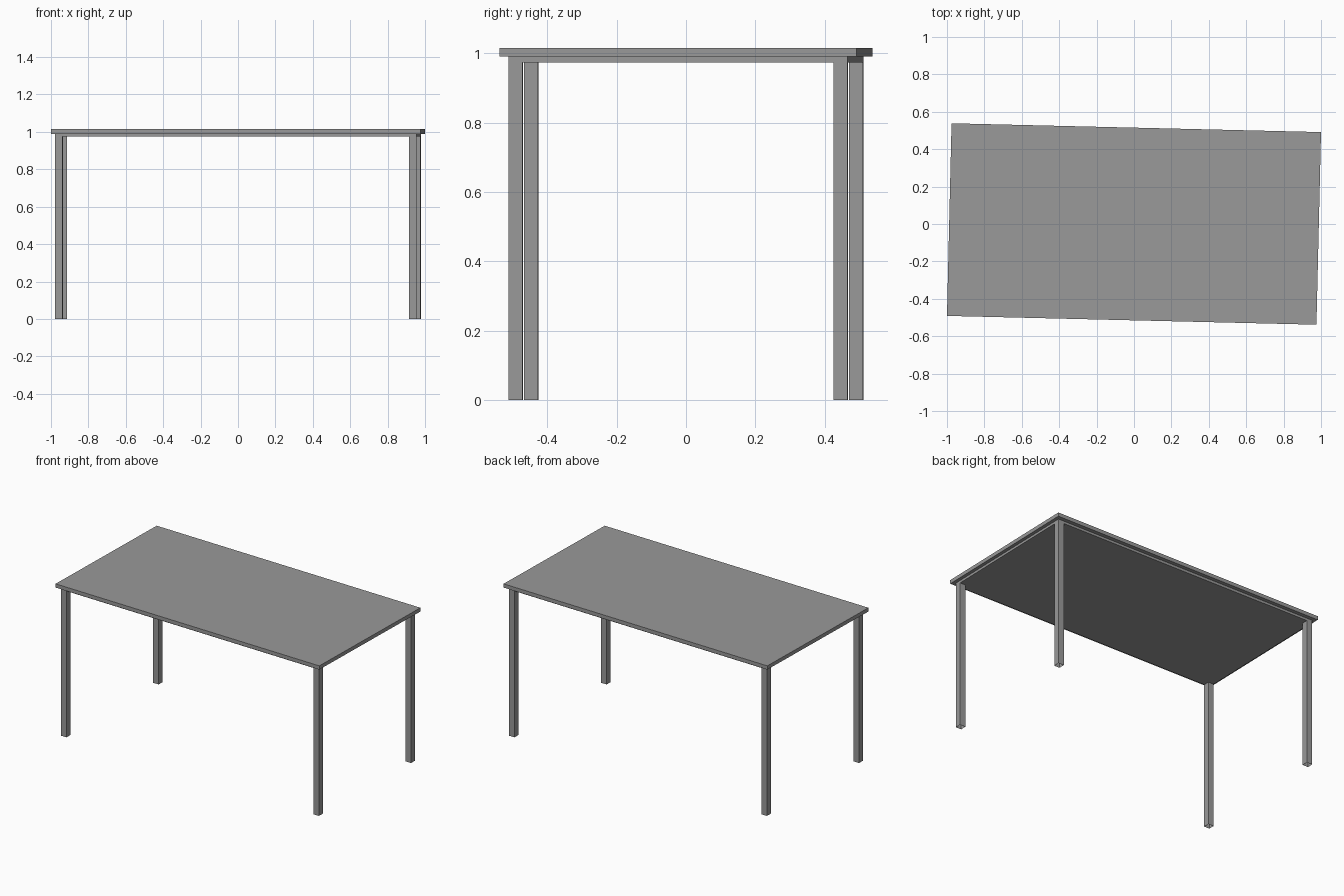
import bpy
import bmesh
import math
from mathutils import Matrix, Vector

cube = bpy.data.objects.get("Cube")
if cube:
    bpy.data.objects.remove(cube, do_unlink=True)

TURN = Matrix.Rotation(math.radians(-1.36), 4, "Z")
LEG_X, LEG_Y, LEG_W = 0.946, 0.469, 0.04
LEG_TOP, TOP_BASE, TOP_Z = 0.974, 0.99, 1.015

grey = bpy.data.materials.new("table grey")
grey.use_nodes = True
colour = (0.32, 0.32, 0.32, 1)
grey.diffuse_color = colour
grey.node_tree.nodes["Principled BSDF"].inputs["Base Color"].default_value = colour


def box(name, x, y, width, depth, low, high, open_ends=False):
    """Add a box, slightly turned about the table's centre."""
    bm = bmesh.new()
    bmesh.ops.create_cube(bm, size=1)
    if open_ends:
        ends = [f for f in bm.faces if abs(f.normal.z) > 0.5]
        bmesh.ops.delete(bm, geom=ends, context="FACES_ONLY")
    bm.transform(Matrix.Diagonal((width, depth, high - low, 1)))
    mesh = bpy.data.meshes.new(name)
    bm.to_mesh(mesh)
    bm.free()
    mesh.materials.append(grey)
    obj = bpy.data.objects.new(name, mesh)
    obj.matrix_world = TURN @ Matrix.Translation(Vector((x, y, (low + high) / 2)))
    bpy.context.collection.objects.link(obj)


# Table top and the thinner panel beneath it
box("table_top", 0, 0, 1.976, 1.03, TOP_BASE, TOP_Z)
box("under_panel", 0, 0, 2 * LEG_X + LEG_W, 2 * LEG_Y + LEG_W, LEG_TOP, TOP_BASE)

# Four hollow square legs, open at the foot
for side, sx in (("left", 1), ("right", -1)):
    for end, sy in (("front", -1), ("back", 1)):
        box(f"{end}_{side}_leg", sx * LEG_X, sy * LEG_Y, LEG_W, LEG_W,
            0, LEG_TOP, open_ends=True)
